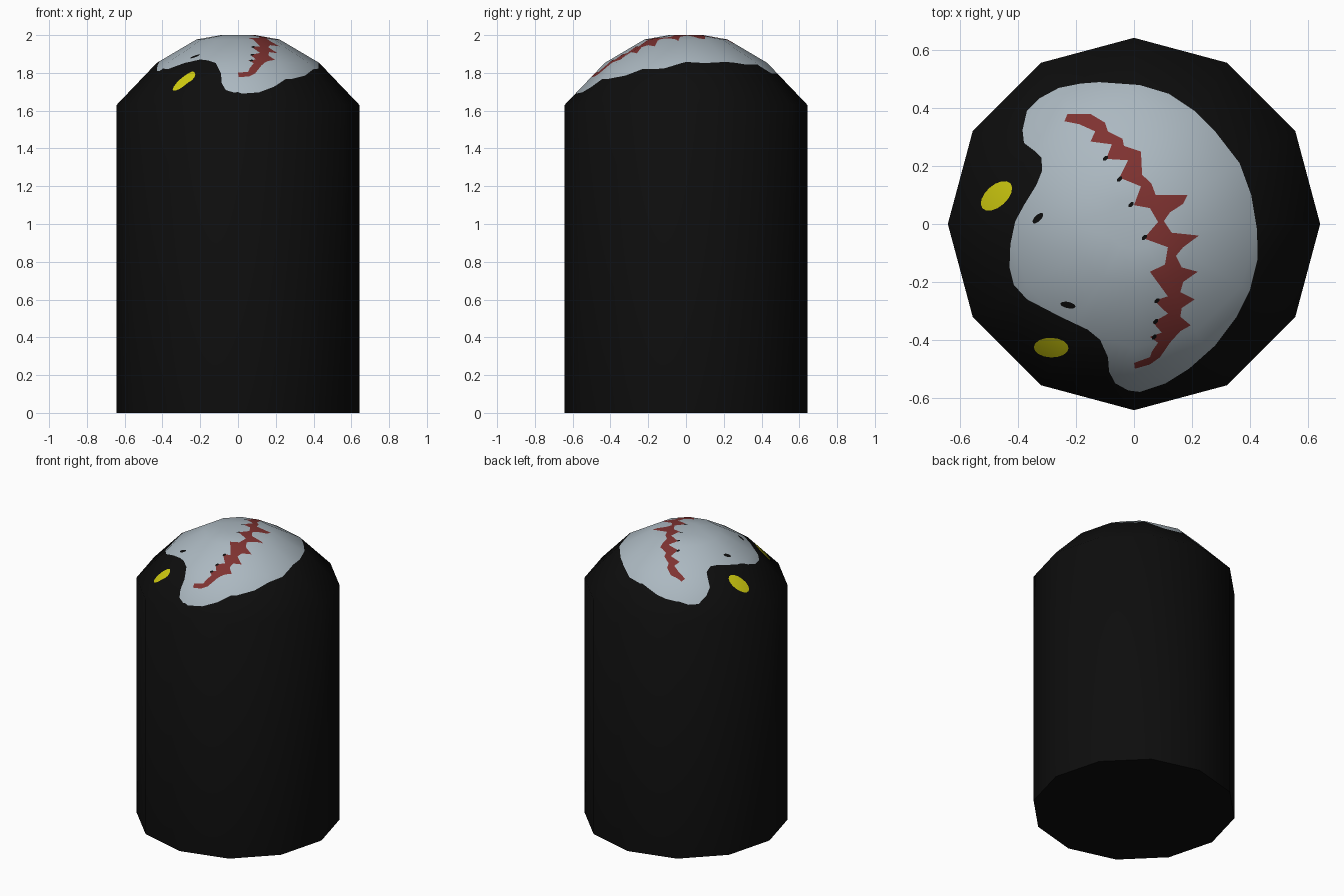
import bpy, bmesh, math
from mathutils import Vector
from mathutils.geometry import delaunay_2d_cdt

if "Cube" in bpy.data.objects:
    bpy.data.objects.remove(bpy.data.objects["Cube"])

SIDES = 12
# dome rings: radius, height, tilt of the smooth surface normal (degrees)
RINGS = [(0.09, 2.0, 5), (0.22, 1.977, 21), (0.43, 1.853, 39), (0.643, 1.63, 68)]

# painted outlines seen from above (hundredths of a unit)
WHITE = [(-12, 49), (2, 48), (12, 45), (21, 39), (28, 32), (36.5, 21), (40.5, 10), (42.5, -2),
         (42.7, -12), (40, -23), (35.5, -32), (28, -42), (19, -50), (11, -55), (2, -58),
         (-2, -57.5), (-6.5, -55), (-8.6, -51), (-9, -46), (-11.7, -40), (-16, -36.5),
         (-25.5, -32), (-37, -26), (-41.5, -21), (-43, -15), (-42.7, -7), (-41, 1), (-38, 6.5),
         (-33.7, 13.5), (-31.7, 18.5), (-32, 23), (-34, 25), (-38, 28), (-38.5, 32.5),
         (-37, 39), (-32.5, 43.5), (-26, 47), (-18.5, 48.5)]
RED = [(-23, 38), (-15, 38), (-10, 35), (-9, 32), (-4, 29.5), (-3.5, 27), (2.4, 25), (2.8, 17),
       (6, 14), (7.5, 10), (18.5, 10), (17, 7), (12.4, 4), (10.3, 1), (13, -3), (22.4, -4),
       (17, -8), (14.5, -11), (16.5, -15), (22, -16.5), (17, -20), (16, -23.5), (21, -26),
       (16.5, -29), (16, -32), (19.6, -35), (16, -37), (12.4, -41), (9, -46), (5.5, -48.5),
       (0.3, -50), (0, -48), (5.5, -46), (6.2, -44), (8.3, -41), (5.5, -39), (9.6, -37.5),
       (6.5, -34), (11.7, -31), (7, -26.5), (11.7, -25), (5.5, -16.5), (10.7, -14), (11.7, -8),
       (3.4, -5), (8.3, 0.7), (5.5, 5.5), (0, 6.5), (2.4, 13), (-5, 16), (-2, 22), (-9.6, 22.5),
       (-7.6, 27.5), (-15, 28.5), (-13.4, 32), (-19, 34.5), (-24, 35.5)]
GAPS = [(-9.8, 22.7), (-5, 15.5), (-1, 6.7), (3.6, -4.6), (8, -26.5), (7.5, -33.7), (7, -39)]


def ellipse(cx, cy, a, b, deg, n=16):
    t = math.radians(deg)
    c, s = math.cos(t), math.sin(t)
    pts = []
    for i in range(n):
        u, v = a * math.cos(math.tau * i / n), b * math.sin(math.tau * i / n)
        pts.append((cx + u * c - v * s, cy + u * s + v * c))
    return pts


def inside(p, poly):
    hit = False
    for (ax, ay), (bx, by) in zip(poly, poly[1:] + poly[:1]):
        if (ay > p[1]) != (by > p[1]) and p[0] < ax + (p[1] - ay) * (bx - ax) / (by - ay):
            hit = not hit
    return hit


def ring_radius(p):
    """Corner radius of the twelve-sided ring passing through p."""
    return max(p[0] * math.cos(a) + p[1] * math.sin(a) for a in
               (math.tau * (k + 0.5) / SIDES for k in range(SIDES))) / math.cos(math.pi / SIDES)


def interp(r, col):
    pts = [(0, RINGS[0][1] if col == 1 else 0)] + [(q[0], q[col]) for q in RINGS]
    for (r0, v0), (r1, v1) in zip(pts, pts[1:]):
        if r <= r1:
            return v0 + (v1 - v0) * (r - r0) / (r1 - r0)
    return pts[-1][1]


def scaled(poly):
    return [(x / 100, y / 100) for x, y in poly]


# colours
COLOURS = [("black", (0.004, 0.004, 0.004)), ("pale_grey", (0.41, 0.48, 0.53)),
           ("mouth_red", (0.21, 0.032, 0.03)), ("eye_yellow", (0.63, 0.6, 0.005))]

# painted regions, later ones on top: outline, material index
regions = [(scaled(WHITE), 1), (scaled(RED), 2)]
regions += [(ellipse(x / 100, y / 100, 0.012, 0.007, 45, 6), 0) for x, y in GAPS]
regions += [(ellipse(-0.332, 0.02, 0.024, 0.011, 45, 10), 0),      # nostrils
            (ellipse(-0.228, -0.28, 0.027, 0.011, -12, 10), 0),
            (ellipse(-0.475, 0.097, 0.065, 0.037, 42), 3),         # eyes
            (ellipse(-0.286, -0.427, 0.06, 0.034, -2), 3)]

# dome edges and painted outlines, cut into each other in plan
verts, edges = [], []


def add_loop(pts):
    n = len(verts)
    verts.extend(Vector(p) for p in pts)
    edges.extend((n + i, n + (i + 1) % len(pts)) for i in range(len(pts)))


for r, _, _ in RINGS:
    add_loop([(r * math.cos(math.tau * k / SIDES), r * math.sin(math.tau * k / SIDES))
              for k in range(SIDES)])
for j in range(len(RINGS) - 1):
    edges.extend((j * SIDES + k, (j + 1) * SIDES + k) for k in range(SIDES))
for poly, _ in regions:
    add_loop(poly)
flat_verts, _, flat_faces, *_ = delaunay_2d_cdt(verts, edges, [], 0, 1e-5)

# lift the plan onto the dome and colour each face by its region
bm = bmesh.new()
bv = [bm.verts.new((p.x, p.y, interp(ring_radius(p), 1))) for p in flat_verts]
for f in flat_faces:
    face = bm.faces.new([bv[i] for i in f])
    c = face.calc_center_median()
    for poly, mat in regions:
        if inside(c, poly):
            face.material_index = mat

# straight twelve-sided wall and flat base
rim = [e for e in bm.edges if e.is_boundary]
wall = bmesh.ops.extrude_edge_only(bm, edges=rim)["geom"]
for v in wall:
    if isinstance(v, bmesh.types.BMVert):
        v.co.z = 0
bmesh.ops.contextual_create(bm, geom=[e for e in wall
                                      if isinstance(e, bmesh.types.BMEdge) and e.is_boundary])
bmesh.ops.recalc_face_normals(bm, faces=bm.faces)
for f in bm.faces:
    f.smooth = True

mesh = bpy.data.meshes.new("domed_body")
bm.to_mesh(mesh)
bm.free()
for name, rgb in COLOURS:
    m = bpy.data.materials.new(name)
    m.diffuse_color = (*rgb, 1)
    m.use_nodes = True
    m.node_tree.nodes["Principled BSDF"].inputs["Base Color"].default_value = m.diffuse_color
    mesh.materials.append(m)

# rounded shading across the dome and wall, sharp at the base
normals = []
for poly in mesh.polygons:
    for li in poly.loop_indices:
        co = mesh.vertices[mesh.loops[li].vertex_index].co
        if poly.normal.z < -0.9:
            normals.append((0, 0, -1))
            continue
        tilt = math.radians(90 if co.z < 0.01 else interp(ring_radius(co), 2))
        out = Vector((co.x, co.y, 0)).normalized() * math.sin(tilt)
        normals.append((out.x, out.y, math.cos(tilt)))
mesh.normals_split_custom_set(normals)
body = bpy.data.objects.new("domed_body", mesh)
bpy.context.collection.objects.link(body)
